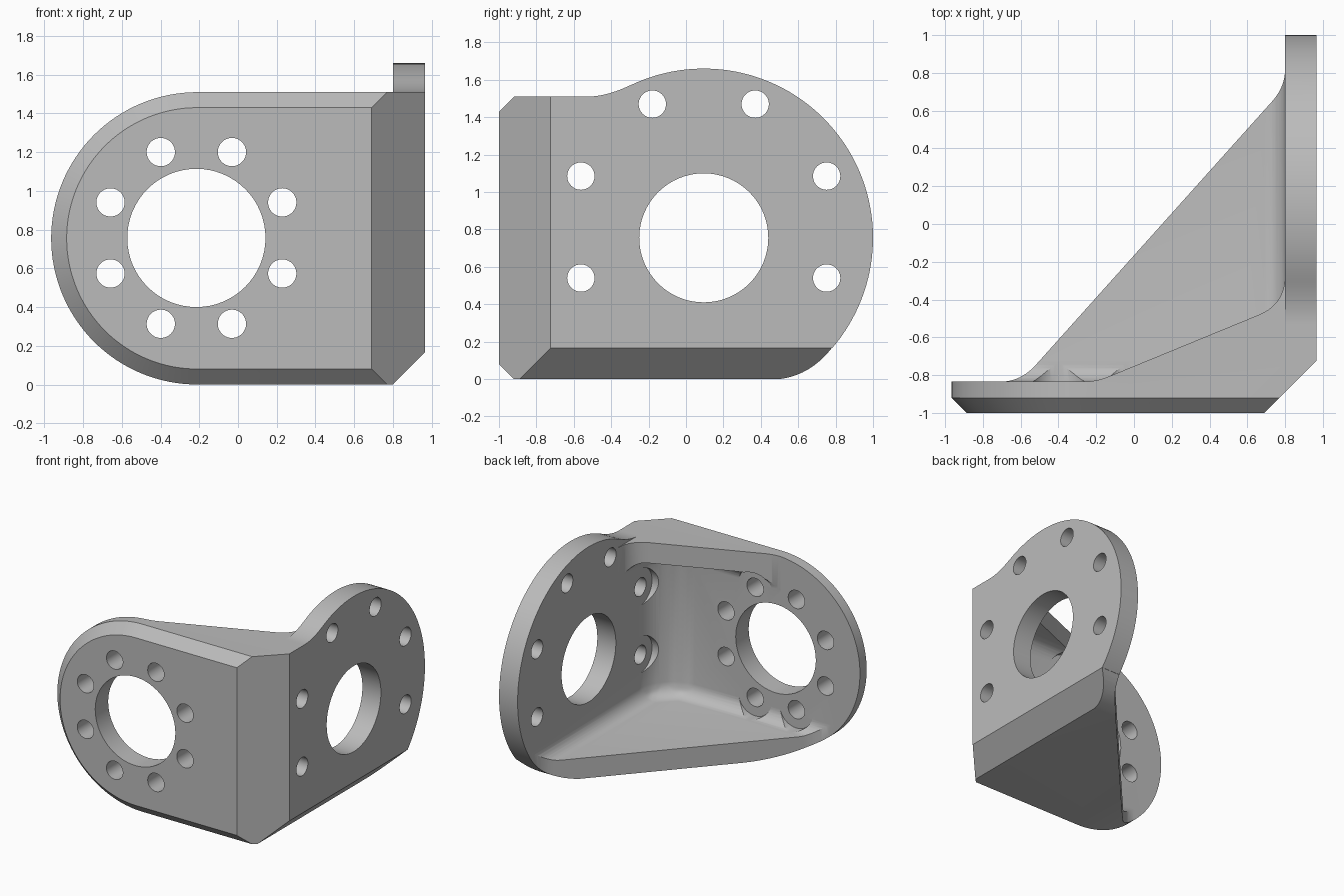
import bpy, bmesh
from math import cos, sin, pi, radians
from mathutils import Vector

cube = bpy.data.objects.get("Cube")
if cube:
    bpy.data.objects.remove(cube, do_unlink=True)

T = 0.165                  # wall thickness
TOP = 1.51                 # height of the walls
MID = TOP / 2
IN_X, IN_Y = 0.80, -0.835  # inner faces of the two plates
AXES = {"x": lambda u, v, w: (w, u, v),
        "y": lambda u, v, w: (u, w, v),
        "z": lambda u, v, w: (u, v, w)}


def arc(c, r, a, b, n=64):
    return [(c[0] + r * cos(radians(a + (b - a) * i / n)),
             c[1] + r * sin(radians(a + (b - a) * i / n))) for i in range(n + 1)]


def bend(p, c, q, n=10):
    p, c, q = Vector(p), Vector(c), Vector(q)
    return [tuple(p * (1 - t) ** 2 + c * 2 * t * (1 - t) + q * t * t)
            for t in (i / n for i in range(n + 1))]


def loft(name, axis, rings):
    """Closed solid through matching outlines, each given as (points, depth)."""
    bm = bmesh.new()
    loops = [[bm.verts.new(AXES[axis](u, v, w)) for u, v in pts] for pts, w in rings]
    for a, b in zip(loops, loops[1:]):
        for i in range(len(a)):
            j = (i + 1) % len(a)
            bm.faces.new((a[i], a[j], b[j], b[i]))
    bm.faces.new(loops[0])
    bm.faces.new(loops[-1])
    bmesh.ops.recalc_face_normals(bm, faces=bm.faces)
    mesh = bpy.data.meshes.new(name)
    bm.to_mesh(mesh)
    bm.free()
    ob = bpy.data.objects.new(name, mesh)
    bpy.context.collection.objects.link(ob)
    return ob


def prism(name, axis, pts, a, b):
    return loft(name, axis, [(pts, a), (pts, b)])


def apply(ob, mod):
    with bpy.context.temp_override(object=ob, active_object=ob):
        bpy.ops.object.modifier_apply(modifier=mod.name)


def combine(ob, other, operation):
    mod = ob.modifiers.new("combine", "BOOLEAN")
    mod.operation, mod.object, mod.solver = operation, other, "MANIFOLD"
    apply(ob, mod)
    bpy.data.objects.remove(other, do_unlink=True)


# Body: both plates and the large lower gusset, seen in plan
plan = [(-1, -1), (0.69, -1), (0.965, -0.725), (0.965, 1), (IN_X, 1)]
plan += bend((IN_X, 0.82), (IN_X, 0.726), (0.73, 0.648))
plan += bend((-0.52, -0.746), (-0.6, IN_Y), (-0.71, IN_Y)) + [(-1, IN_Y)]
body = prism("angle_bracket", "z", plan, 0, TOP)


# Rounded front plate with a bevelled rim
def stadium(r):
    return arc((-0.21, MID), r, 90, 270) + [(1.2, MID - r), (1.2, MID + r)]


rim = loft("rim", "y", [(stadium(MID - 0.08), -1), (stadium(MID), -0.92), (stadium(MID), 1.2)])
combine(body, rim, "INTERSECT")

# Round side plate, which also trims the lower gusset
HUB = (0.095, MID)
outline = [(-1.1, 0)] + bend((0.5, 0), (0.665, 0.02), (0.779, T))
outline += arc(HUB, 0.905, -40.7, 115.9)
outline += bend((-0.30, 1.57), (-0.426, TOP), (-0.53, TOP)) + [(-1.1, TOP)]
combine(body, prism("side_trim", "x", outline, -1.2, 1.2), "INTERSECT")
disc = [(-0.6, 0)] + outline[1:-1] + [(-0.6, TOP)]
combine(body, prism("side_disc", "x", disc, IN_X, 0.965), "UNION")

# Sloped lower edge under the side plate
wedge = [(0.7, -0.1), (1.2, -0.1), (1.2, 0.4)]
combine(body, prism("edge_cut", "y", wedge, -1.2, 1.2), "DIFFERENCE")

# Hollow between the gussets, with filleted edges
nook = [(-2, IN_Y), (IN_X - 0.18, IN_Y), (IN_X, IN_Y + 0.18), (IN_X, 2), (-2, 2)]
hollow = prism("hollow", "z", nook, T, TOP - T)
fillet = hollow.modifiers.new("fillet", "BEVEL")
fillet.width, fillet.segments, fillet.limit_method = 0.11, 8, "ANGLE"
apply(hollow, fillet)
combine(body, hollow, "DIFFERENCE")

# Trim the upper gusset to its smaller outline
upper = bend((-0.27, IN_Y), (-0.2, IN_Y), (-0.13, -0.806))
upper += bend((0.66, -0.481), (IN_X, -0.424), (IN_X, -0.27))
upper += [(IN_X, 1.2), (-1.2, 1.2), (-1.2, IN_Y)]
combine(body, prism("upper_trim", "z", upper, 0.7, 1.8), "DIFFERENCE")


# Bores, bolt holes and their flat seats
def drill(axis, c, r, a, b):
    combine(body, prism("drill", axis, arc(c, r, 0, 360)[:-1], a, b), "DIFFERENCE")


FRONT_HUB = (-0.215, 0.757)
drill("y", FRONT_HUB, 0.357, -1.2, -0.6)
for k in range(8):
    a = pi / 8 + k * pi / 4
    spot = (FRONT_HUB[0] + 0.48 * cos(a), FRONT_HUB[1] + 0.48 * sin(a))
    drill("y", spot, 0.073, -1.2, -0.6)
    drill("y", spot, 0.148, IN_Y, IN_Y + 0.25)

drill("x", HUB, 0.345, 0.6, 1.2)
for side in (-1, 1):
    for dy, z in ((0.275, 1.47), (0.657, 1.085), (0.657, 0.54)):
        spot = (HUB[0] + side * dy, z)
        drill("x", spot, 0.073, 0.6, 1.2)
        if z < 1.4:
            drill("x", spot, 0.148, IN_X - 0.25, IN_X)

# Plain grey metal
grey = bpy.data.materials.new("grey_metal")
grey.use_nodes = True
colour = (0.5, 0.5, 0.5, 1)
grey.diffuse_color = colour
grey.node_tree.nodes["Principled BSDF"].inputs["Base Color"].default_value = colour
body.data.materials.clear()
body.data.materials.append(grey)

for ob in bpy.context.selected_objects:
    ob.select_set(False)
body.select_set(True)
bpy.context.view_layer.objects.active = body
bpy.ops.object.shade_smooth_by_angle(angle=radians(25))
